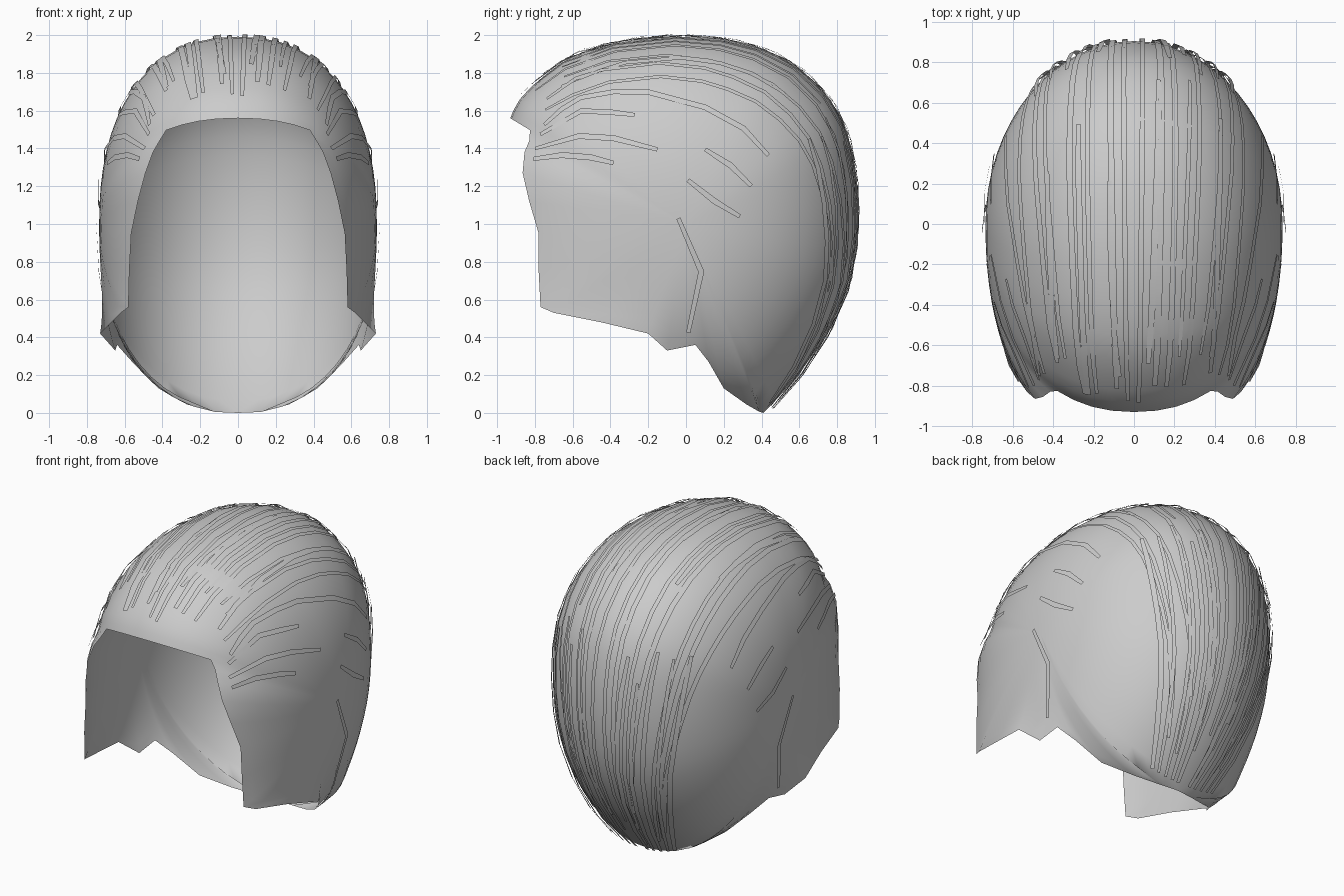
import bpy, bmesh, math, random
from mathutils import Vector
from mathutils.bvhtree import BVHTree

if "Cube" in bpy.data.objects:
    bpy.data.objects.remove(bpy.data.objects["Cube"])

random.seed(4)
HALF = 0.735                    # half width of the head
PY, PZ = 0.0, 1.0               # side pole the surface fans out from
ROWS, EXTRA = 11, 4             # rows up to the hairline corner, rows beyond it
CORNER = 0.38                   # x of the hairline corner

grey = bpy.data.materials.new("hair_grey")
grey.diffuse_color = (0.6, 0.6, 0.6, 1)
grey.use_nodes = True
grey.node_tree.nodes["Principled BSDF"].inputs["Base Color"].default_value = grey.diffuse_color

# Centre-line profile (y, z): forehead, over the crown, down to the nape
PROFILE = [(-.93, 1.56), (-.88, 1.66), (-.75, 1.785), (-.55, 1.91), (-.2, 1.985),
           (.1, 1.985), (.3, 1.955), (.52, 1.875), (.7, 1.73), (.82, 1.56), (.88, 1.36),
           (.905, 1.11), (.89, .85), (.83, .61), (.705, .36), (.555, .155), (.41, 0)]


def profile(t):
    """Smooth point on the centre-line profile at float index t."""
    i = max(0, min(int(t), len(PROFILE) - 2))
    f = t - i
    p = [Vector(PROFILE[max(0, min(j, len(PROFILE) - 1))]) for j in range(i - 1, i + 3)]
    return 0.5 * (2 * p[1] + (p[2] - p[0]) * f + (2 * p[0] - 5 * p[1] + 4 * p[2] - p[3]) * f ** 2
                  + (3 * p[1] - p[0] - 3 * p[2] + p[3]) * f ** 3)


def roundness(y, z):
    """Boxier over the crown, rounder at the back."""
    d = (y - PY) / math.hypot(y - PY, z - PZ)
    return 2.3 - .3 * max(0, d) - .1 * max(0, -d)


def reach(x, n):
    return max(0.0, 1 - (abs(x) / HALF) ** n) ** (1 / n)


def width(s, n):
    return HALF * max(0.0, 1 - s ** n) ** (1 / n)


# Open edge (x, y, z): nape, behind the ear, side lock, temple
K = reach(CORNER, roundness(-.93, 1.56))
EDGE = [(.12, .39, .005), (.27, .32, .045), (.42, .2, .13), (.56, .12, .27),
        (.64, .05, .36), (.65, -.1, .33), (.73, -.2, .42), (.67, -.45, .48),
        (.62, -.7, .53), (.58, -.77, .56), (.575, -.78, .75), (.565, -.78, .95),
        (.53, -.83, 1.12), (.49, -.865, 1.27), (.45, -.855, 1.38), (.415, -.83, 1.44),
        (CORNER, -.93 * K, 1 + .56 * K)]


def add_object(name, bm):
    me = bpy.data.meshes.new(name)
    bm.to_mesh(me)
    bm.free()
    ob = bpy.data.objects.new(name, me)
    bpy.context.collection.objects.link(ob)
    me.materials.append(grey)
    for p in me.polygons:
        p.use_smooth = True
    return ob


# Hair shell: rays fan from the side pole to the rim, then mirrored
bm = bmesh.new()
pole = bm.verts.new((HALF, PY, PZ))


def make_ray(x, y, z, on_centre):
    n = roundness(y, z)
    k = reach(x, n)
    if not on_centre:                           # limit how flat the side lock gets
        k = max(k, math.hypot(y - PY, z - PZ) / 1.2)
    end = K if on_centre else k
    ss = [math.sin(r / ROWS * math.asin(end)) for r in range(1, ROWS + 1)]
    if on_centre:
        a = math.asin(K)
        ss += [math.sin(a + (math.pi / 2 - a) * r / EXTRA) for r in range(1, EXTRA + 1)]
    flare = x - width(k, n)                     # edge kicks out near the rim
    return [bm.verts.new((width(s, n) + flare * (s / k) ** 4,
                          PY + (y - PY) * s / k, PZ + (z - PZ) * s / k)) for s in ss]


rays = []
for i in range(2 * len(PROFILE) - 1):
    q = profile(i / 2)
    rays.append(make_ray(0, q.x, q.y, True))
rays += [make_ray(*e, False) for e in EDGE]
for a, b in zip(rays, rays[1:]):
    bm.faces.new((pole, a[0], b[0]))
    for r in range(len(a) - 1):
        if r + 1 < len(b):
            bm.faces.new((a[r], a[r + 1], b[r + 1], b[r]))
        else:                                   # close the nape corner
            bm.faces.new((a[r], a[r + 1], b[-1]))
bmesh.ops.remove_doubles(bm, verts=bm.verts[:], dist=0.0005)
geo = bmesh.ops.duplicate(bm, geom=bm.verts[:] + bm.edges[:] + bm.faces[:])["geom"]
for v in [g for g in geo if isinstance(g, bmesh.types.BMVert)]:
    v.co.x *= -1
bmesh.ops.reverse_faces(bm, faces=[g for g in geo if isinstance(g, bmesh.types.BMFace)])
bmesh.ops.remove_doubles(bm, verts=bm.verts[:], dist=0.0005)
bmesh.ops.recalc_face_normals(bm, faces=bm.faces[:])
tree = BVHTree.FromBMesh(bm)
add_object("hair_shell", bm)


# Loose strands: thin ribbons lying just above the shell
def ribbon(bm, points, half):
    """Flat strip, slightly tapered, through (position, normal) pairs."""
    prev = None
    last = len(points) - 1
    for i, (p, n) in enumerate(points):
        along = points[min(i + 1, last)][0] - points[max(i - 1, 0)][0]
        w = half * (0.7 if i in (0, last) else 1)
        side = along.cross(n).normalized() * w
        pair = (bm.verts.new(p - side), bm.verts.new(p + side))
        if prev:
            bm.faces.new((prev[0], prev[1], pair[1], pair[0]))
        prev = pair


def strand(bm, t0, t1, x0, xm, x1, sign, lift=0.014):
    """Strand following the centre line from index t0 to t1, bowing sideways."""
    steps = max(4, int((t1 - t0) * 1.1))
    pts = []
    for i in range(steps + 1):
        u = i / steps
        t = t0 + (t1 - t0) * u
        x = (1 - u) ** 2 * x0 + 2 * u * (1 - u) * (2 * xm - (x0 + x1) / 2) + u * u * x1
        x = min(x, HALF * 0.97) * sign
        q = profile(t)
        e = roundness(q.x, q.y)
        s = reach(x, e)
        p = Vector((x, PY + (q.x - PY) * s, PZ + (q.y - PZ) * s))
        q0, q1 = profile(t - .05), profile(t + .05)
        yz = Vector((q0.y - q1.y, q1.x - q0.x)).normalized() * s ** (e - 1)
        n = Vector((math.copysign((abs(x) / HALF) ** (e - 1), x) * 1.3, yz.x, yz.y)).normalized()
        pts.append((p + n * lift, n))
    ribbon(bm, pts, random.uniform(.011, .017))


def side_strand(bm, path, sign):
    """Strand through (y, z) points dropped onto the side of the shell."""
    pts = []
    for y, z in path:
        hit, n, _, _ = tree.ray_cast(Vector((2 * sign, y, z)), Vector((-sign, 0, 0)))
        if hit:
            n = n if n.x * sign > 0 else -n
            pts.append((hit + n * .018, n))
    ribbon(bm, pts, .016)


SIDE = [[(-.8, 1.34), (-.65, 1.36), (-.5, 1.35), (-.38, 1.32)],
        [(-.79, 1.39), (-.56, 1.46), (-.38, 1.45), (-.15, 1.39)],
        [(-.76, 1.47), (-.55, 1.59), (-.4, 1.585), (-.27, 1.57)],
        [(.1, 1.39), (.23, 1.31), (.34, 1.2)],
        [(.01, 1.23), (.15, 1.12), (.28, 1.04)],
        [(-.74, 1.52), (-.65, 1.6), (-.55, 1.66), (-.38, 1.69), (-.2, 1.69), (.1, 1.61),
         (.3, 1.5), (.43, 1.36)],
        [(-.04, 1.03), (.08, .75), (.01, .43)]]

bm = bmesh.new()
for sign in (-1, 1):
    # long strands from the forehead to the nape
    for x0, xm, x1 in [(.04, .06, .03), (.1, .13, .06), (.17, .21, .09), (.25, .32, .13),
                       (.32, .41, .17), (.38, .48, .21), (.42, .53, .24)]:
        j = random.uniform(-.02, .02)
        strand(bm, random.uniform(1, 2.5), random.uniform(13.5, 15.6), x0 + j, xm + j, x1, sign)
    # medium strands over the crown and down the back
    for x0 in (.07, .22, .37):
        t = random.uniform(1, 3)
        strand(bm, t, t + random.uniform(3, 6), x0, x0 + .04, x0 + .05, sign)
    for x0 in (.07, .14, .22, .3, .37):
        t = random.uniform(8, 10.5)
        strand(bm, t, 15.7, x0 + .1, x0 + .04, x0 * .6, sign, .024)
    # swept strands above and behind the ear
    for path in SIDE:
        side_strand(bm, path, sign)
add_object("hair_strands", bm)
